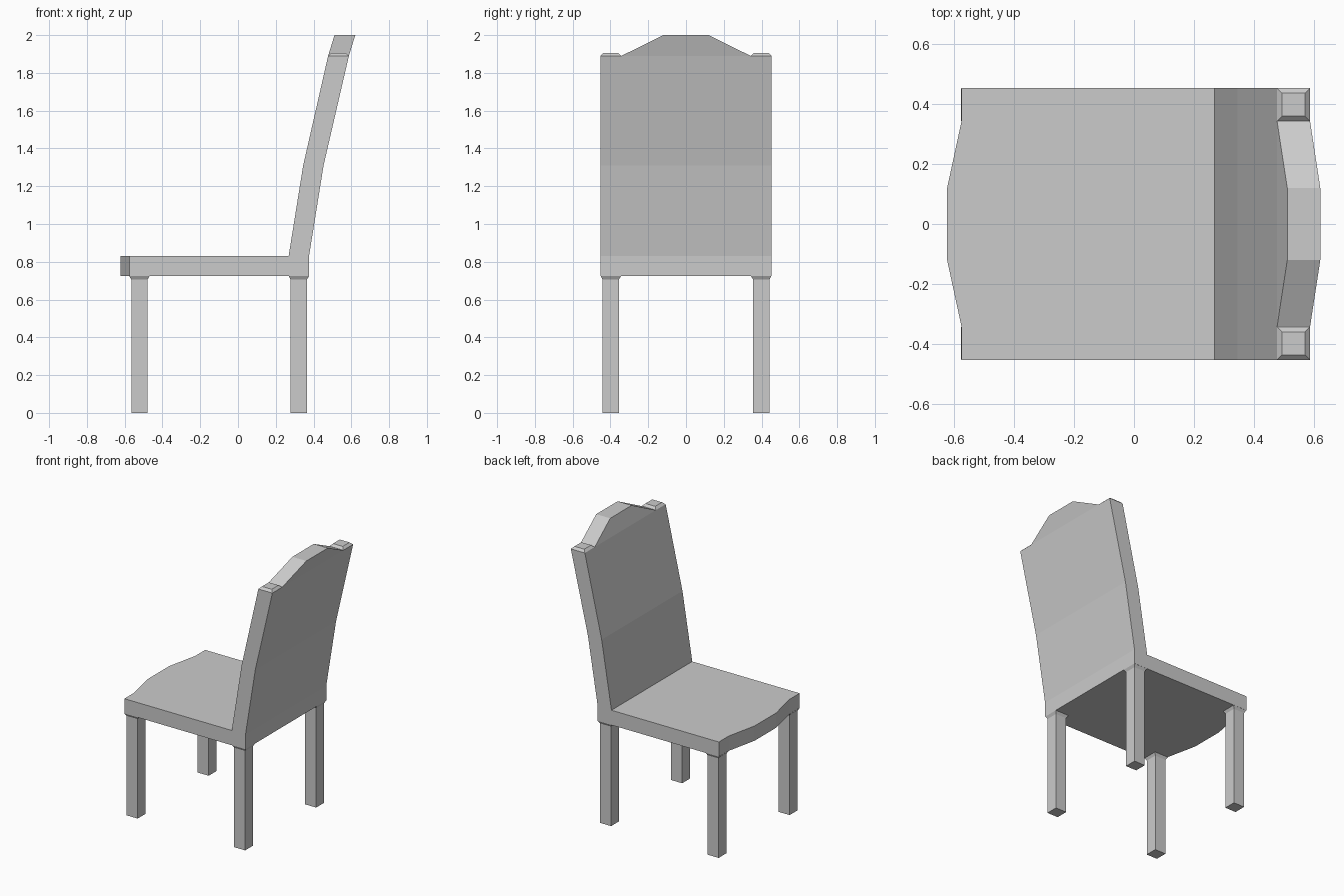
import bpy, bmesh

if "Cube" in bpy.data.objects:
    bpy.data.objects.remove(bpy.data.objects["Cube"])

HALF_W = 0.453
# y position and bulge factor of each column across the width
COLUMNS = [(-HALF_W, 0), (-0.342, 0), (-0.12, 1), (0.12, 1), (0.342, 0), (HALF_W, 0)]


def make_object(name, bm):
    bmesh.ops.recalc_face_normals(bm, faces=bm.faces)
    mesh = bpy.data.meshes.new(name)
    bm.to_mesh(mesh)
    bm.free()
    obj = bpy.data.objects.new(name, mesh)
    bpy.context.collection.objects.link(obj)
    return obj


def loft_across(name, section):
    """Sweep an open xz section over the columns and cap both sides."""
    bm = bmesh.new()
    rows = [[bm.verts.new((x, y, z)) for x, z in section(bulge)] for y, bulge in COLUMNS]
    for a, b in zip(rows, rows[1:]):
        for i in range(len(a) - 1):
            bm.faces.new((a[i], a[i + 1], b[i + 1], b[i]))
    bm.faces.new(rows[0])
    bm.faces.new(rows[-1])
    return make_object(name, bm)


def stacked_post(name, cx, cy, levels):
    """Square rings (z, half size) joined upright; only the last ring is capped."""
    bm = bmesh.new()
    rings = [[bm.verts.new((cx + sx * h, cy + sy * h, z))
              for sx, sy in ((-1, -1), (1, -1), (1, 1), (-1, 1))] for z, h in levels]
    for a, b in zip(rings, rings[1:]):
        for i in range(4):
            j = (i + 1) % 4
            bm.faces.new((a[i], a[j], b[j], b[i]))
    bm.faces.new(rings[-1])
    return make_object(name, bm)


# Seat with a bowed front edge, open where it meets the back
def seat_section(bulge):
    front = -0.575 - 0.048 * bulge
    return [(0.268, 0.725), (front, 0.725), (front, 0.83), (0.268, 0.83)]


# Leaning backrest with a raised crest
def back_section(bulge):
    dx, dz = 0.034 * bulge, 0.11 * bulge
    return [(0.268, 0.83), (0.345, 1.31), (0.477, 1.89), (0.477 + dx, 1.89 + dz),
            (0.587 + dx, 1.89 + dz), (0.587, 1.89), (0.453, 1.31), (0.376, 0.83),
            (0.376, 0.725), (0.268, 0.725)]


# The flat outer columns need no separate crest point
def clean(section):
    return lambda bulge: section(bulge)


loft_across("seat", clean(seat_section))
loft_across("backrest", clean(back_section))

# Four legs with flared tops, and the two small caps on the back corners
for side, sy in (("left", 1), ("right", -1)):
    y = sy * 0.398
    for end, x in (("front", -0.522), ("rear", 0.322)):
        stacked_post(f"{end}_leg_{side}", x, y, [(0.725, 0.054), (0.706, 0.043), (0, 0.043)])
    stacked_post(f"corner_cap_{side}", 0.532, y, [(1.89, 0.055), (1.906, 0.038)])
